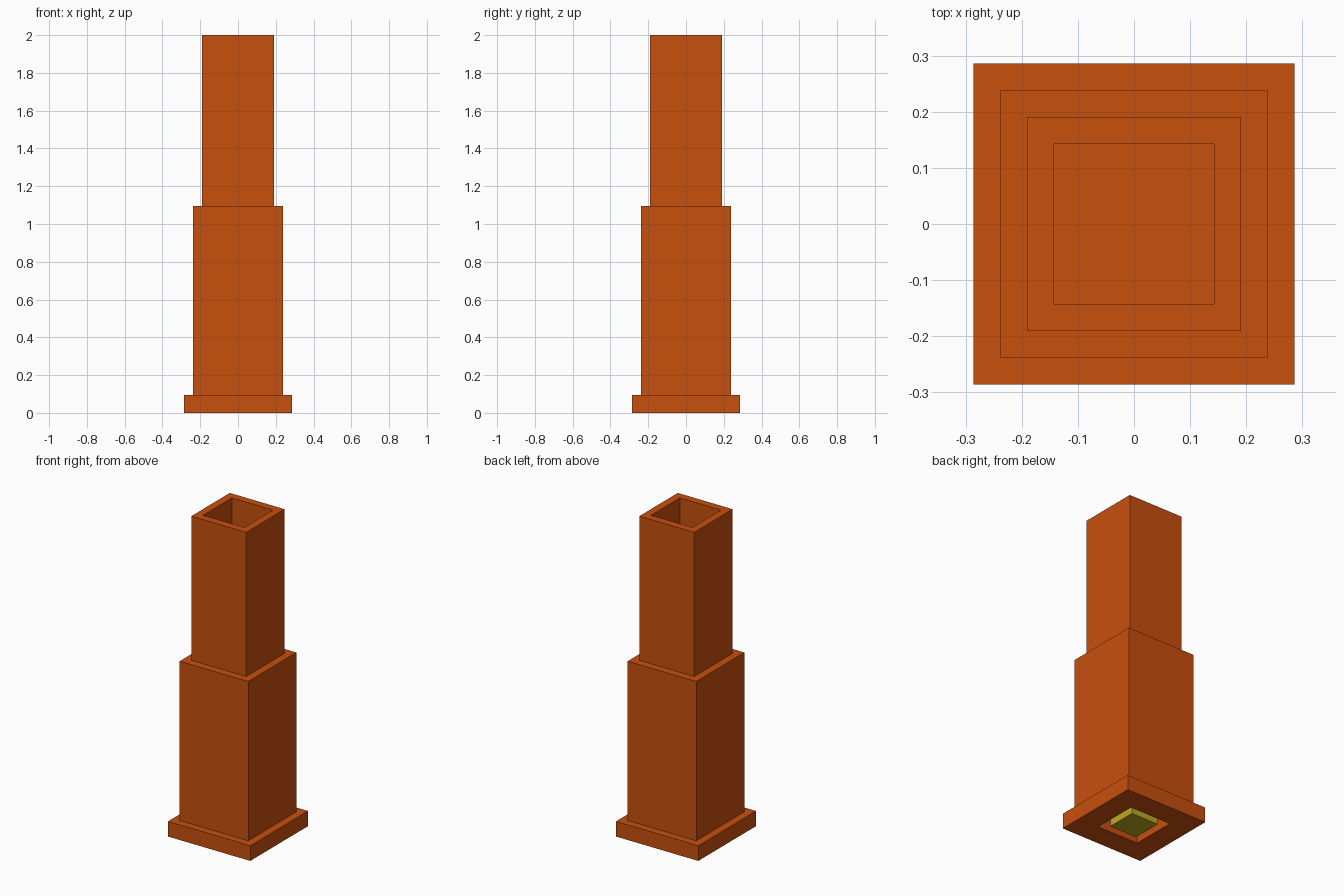
import bpy, bmesh

if "Cube" in bpy.data.objects:
    bpy.data.objects.remove(bpy.data.objects["Cube"])

U = 2 / 42  # grid unit: the tower is 42 units tall


def material(name, color):
    m = bpy.data.materials.new(name)
    m.diffuse_color = color
    m.use_nodes = True
    m.node_tree.nodes["Principled BSDF"].inputs["Base Color"].default_value = m.diffuse_color
    return m


orange = material("orange", (0.58, 0.08, 0.004, 1))
yellow = material("yellow", (0.50, 0.40, 0.015, 1))


def build(name, rings, mat):
    """Square profile of (half width, height) steps, joined by flat walls and capped at both ends."""
    bm = bmesh.new()
    loops = [[bm.verts.new((sx * w * U, sy * w * U, z * U))
              for sx, sy in ((-1, -1), (1, -1), (1, 1), (-1, 1))] for w, z in rings]
    for a, b in zip(loops, loops[1:]):
        for i in range(4):
            j = (i + 1) % 4
            bm.faces.new((a[i], a[j], b[j], b[i]))
    bm.faces.new(loops[0][::-1])
    bm.faces.new(loops[-1])
    bmesh.ops.recalc_face_normals(bm, faces=bm.faces)
    mesh = bpy.data.meshes.new(name)
    bm.to_mesh(mesh)
    bm.free()
    mesh.materials.append(mat)
    obj = bpy.data.objects.new(name, mesh)
    bpy.context.collection.objects.link(obj)
    return obj


# Stepped outer casing, hollow from below and from above with a floor between
build("stepped_casing", [(3, 22), (3, 0), (6, 0), (6, 2), (5, 2), (5, 23),
                         (4, 23), (4, 42), (3, 42), (3, 23)], orange)

# Square core standing inside the lower cavity
build("inner_core", [(2, 0), (2, 22)], yellow)
